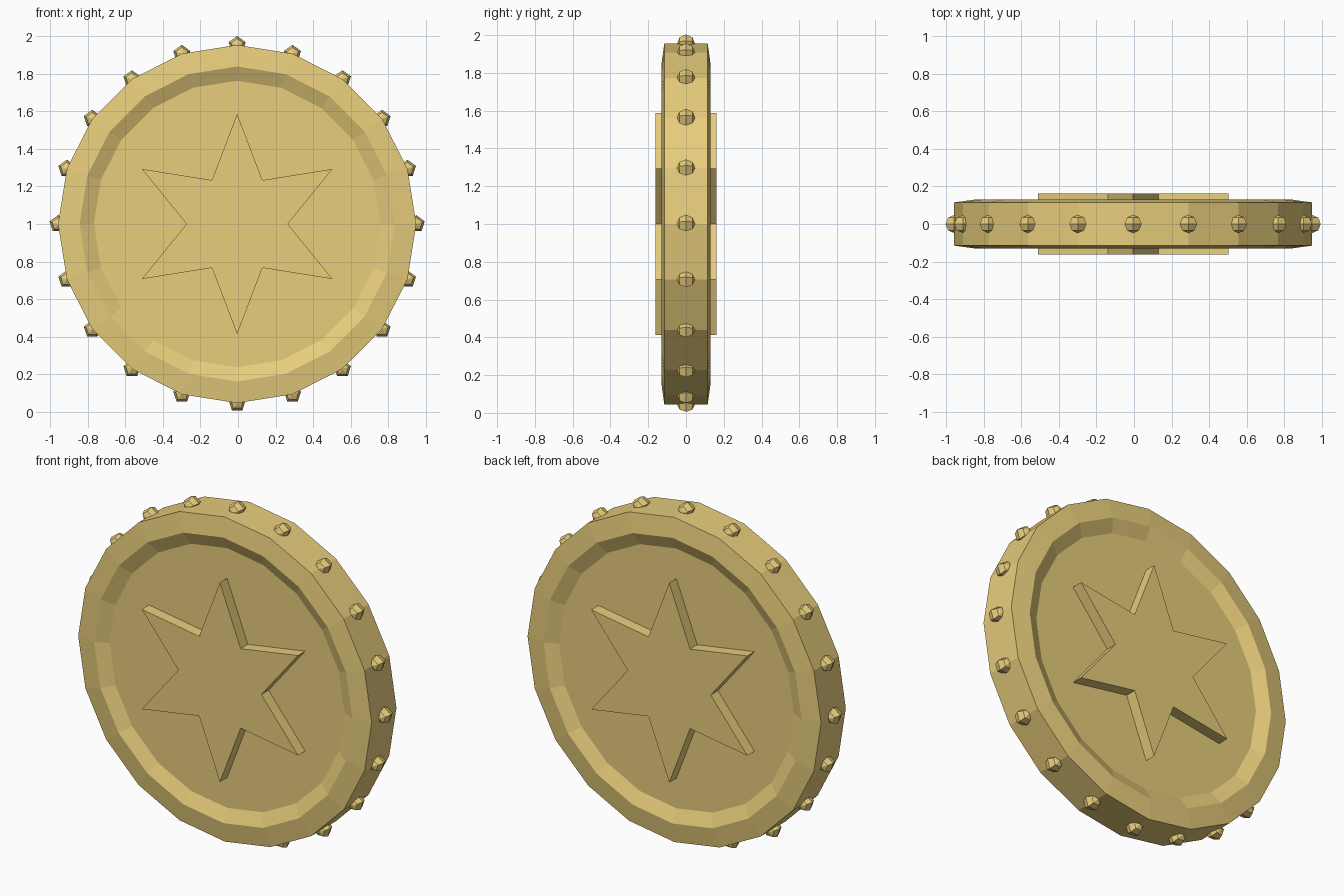
import bpy, bmesh
from math import sin, cos, pi
from mathutils import Matrix, Vector

SIDES = 20
RADIUS = 0.955
STUD = 0.0477
CENTRE = Vector((-0.0045, 0, 1.0))

default = bpy.data.objects.get("Cube")
if default:
    bpy.data.objects.remove(default, do_unlink=True)

gold = bpy.data.materials.new("gold")
gold.use_nodes = True
gold.diffuse_color = (0.8, 0.61, 0.2, 1)
gold.node_tree.nodes["Principled BSDF"].inputs["Base Color"].default_value = gold.diffuse_color


def add_part(name, bm):
    bmesh.ops.recalc_face_normals(bm, faces=bm.faces)
    mesh = bpy.data.meshes.new(name)
    bm.to_mesh(mesh)
    bm.free()
    mesh.materials.append(gold)
    obj = bpy.data.objects.new(name, mesh)
    obj.location = CENTRE
    bpy.context.collection.objects.link(obj)


def on_circle(radius, angle, y=0):
    return Vector((radius * cos(angle), y, radius * sin(angle)))


def stack_rings(rings):
    """Join matching loops of points into a solid capped at both ends."""
    bm = bmesh.new()
    loops = [[bm.verts.new(p) for p in ring] for ring in rings]
    for a, b in zip(loops, loops[1:]):
        for i in range(len(a)):
            j = (i + 1) % len(a)
            bm.faces.new((a[i], a[j], b[j], b[i]))
    bm.faces.new(loops[0])
    bm.faces.new(loops[-1])
    return bm


# Coin disc: dished floor, raised lip and outer edge, mirrored front to back
half = [(0.764, -0.095), (0.84, -0.131), (RADIUS, -0.115)]
profile = half + [(r, -y) for r, y in reversed(half)]
add_part("coin_disc", stack_rings(
    [[on_circle(r, 2 * pi * i / SIDES, y) for i in range(SIDES)] for r, y in profile]))

# Six-pointed star raised on both faces
add_part("star", stack_rings(
    [[on_circle(0.27 if i % 2 == 0 else 0.587, pi * i / 6, y) for i in range(12)]
     for y in (-0.162, 0.162)]))

# Faceted studs around the edge, all facing the same way
bm = bmesh.new()
for i in range(SIDES):
    place = Matrix.Translation(on_circle(RADIUS, 2 * pi * i / SIDES))
    bmesh.ops.create_uvsphere(bm, u_segments=5, v_segments=4, radius=STUD,
                              matrix=place @ Matrix.Rotation(pi / 2, 4, "X"))
add_part("edge_studs", bm)
